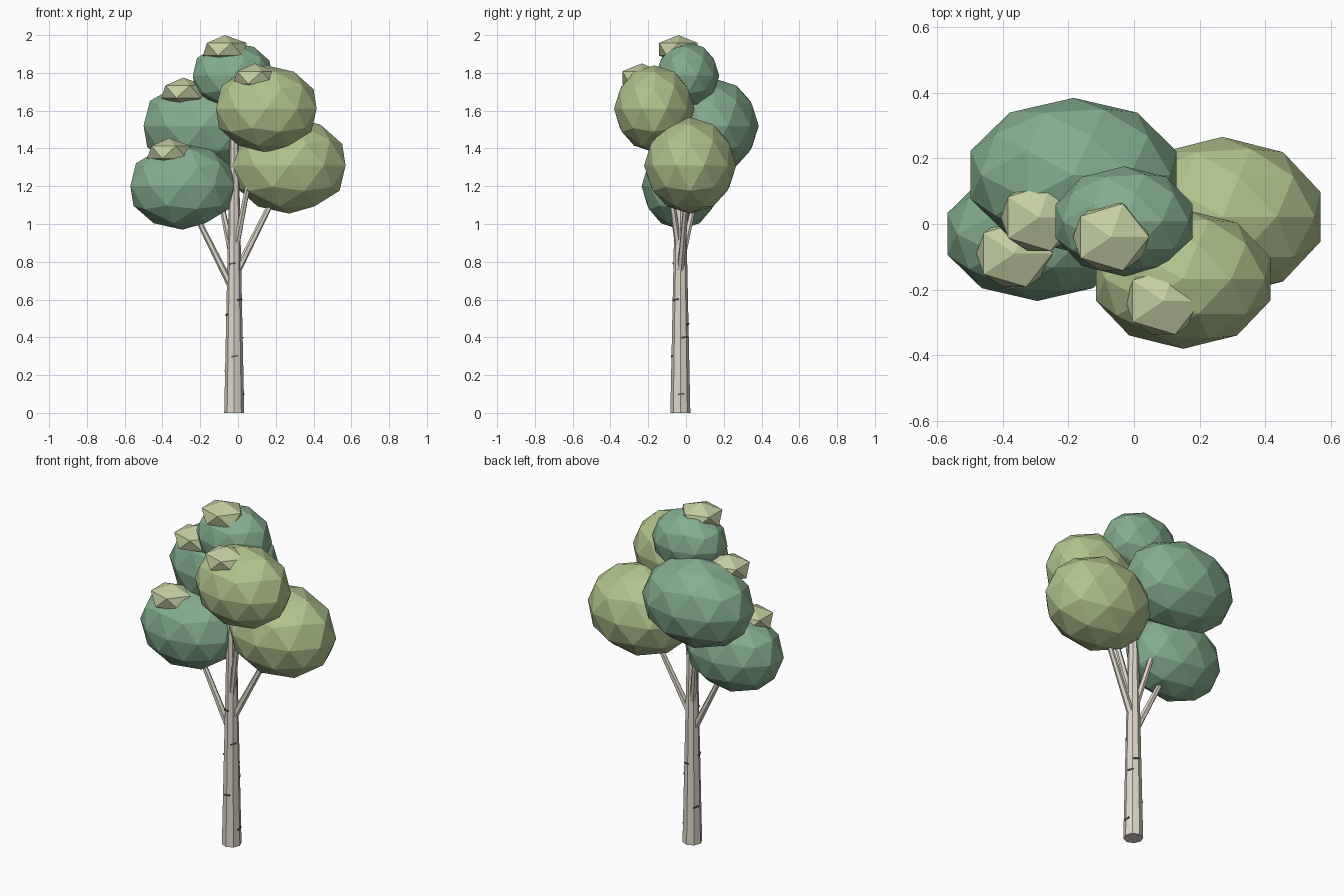
import bpy, math
from mathutils import Vector

if "Cube" in bpy.data.objects:
    bpy.data.objects.remove(bpy.data.objects["Cube"])


def material(name, rgb):
    m = bpy.data.materials.new(name)
    m.diffuse_color = (*rgb, 1)
    m.use_nodes = True
    m.node_tree.nodes["Principled BSDF"].inputs["Base Color"].default_value = m.diffuse_color
    return m


BARK = material("pale_bark", (0.73, 0.68, 0.60))
MARK = material("dark_bark_mark", (0.10, 0.09, 0.08))
DARK = material("blue_green_leaf", (0.23, 0.42, 0.27))
LIGHT = material("yellow_green_leaf", (0.44, 0.55, 0.27))
TIP = material("pale_leaf", (0.55, 0.62, 0.36))


def finish(name, mat):
    o = bpy.context.object
    o.name = name
    o.data.materials.append(mat)
    return o


def blob(name, centre, radii, mat, subdivisions):
    bpy.ops.mesh.primitive_ico_sphere_add(subdivisions=subdivisions, radius=1, location=centre)
    o = finish(name, mat)
    o.scale = radii
    return o


def limb(name, start, end, r1, r2, sides):
    a, b = Vector(start), Vector(end)
    bpy.ops.mesh.primitive_cone_add(vertices=sides, radius1=r1, radius2=r2,
                                    depth=(b - a).length, location=(a + b) / 2)
    o = finish(name, BARK)
    o.rotation_euler = (b - a).to_track_quat('Z', 'Y').to_euler()
    return o


# Trunk
TX, TY, TOP, R0, R1 = -0.02, -0.03, 1.68, 0.053, 0.018
limb("trunk", (TX, TY, 0), (TX, TY, TOP), R0, R1, 8)

# Branches reaching into the foliage
limb("branch_left", (-0.035, -0.03, 0.67), (-0.29, -0.03, 1.18), 0.020, 0.012, 6)
limb("branch_right", (-0.01, -0.03, 0.74), (0.26, 0.015, 1.28), 0.020, 0.012, 6)
limb("branch_front", (-0.01, -0.04, 0.88), (0.11, -0.13, 1.50), 0.018, 0.011, 6)
limb("branch_back", (-0.03, -0.02, 0.82), (-0.15, 0.11, 1.42), 0.018, 0.011, 6)

# Small bark marks: (height, angle around trunk)
for i, (z, deg) in enumerate([(0.10, 5), (0.30, -88), (0.40, 30), (0.47, 75),
                              (0.60, -40), (0.79, -110), (0.22, 150), (0.52, 195)]):
    a = math.radians(deg)
    r = (R0 + (R1 - R0) * z / TOP) * 0.955
    bpy.ops.mesh.primitive_cube_add(size=1, location=(TX + r * math.cos(a), TY + r * math.sin(a), z))
    o = finish(f"bark_mark_{i + 1}", MARK)
    o.scale = (0.007, 0.032, 0.008)
    o.rotation_euler = (0.15, 0, a)

# Leaf clumps
blob("leaves_left", (-0.295, -0.03, 1.20), (0.289, 0.205, 0.23), DARK, 2)
blob("leaves_back", (-0.185, 0.15, 1.52), (0.331, 0.235, 0.25), DARK, 2)
blob("leaves_top", (-0.03, 0.008, 1.785), (0.22, 0.168, 0.178), DARK, 2)
blob("leaves_front", (0.15, -0.168, 1.61), (0.28, 0.213, 0.23), LIGHT, 2)
blob("leaves_right", (0.27, 0.022, 1.31), (0.315, 0.244, 0.255), LIGHT, 2)

# Pale tufts on the clumps
for name, c in [("tuft_left", (-0.365, -0.09, 1.38)), ("tuft_back", (-0.29, 0.02, 1.70)),
                ("tuft_top", (-0.07, -0.04, 1.925)), ("tuft_front", (0.09, -0.235, 1.775))]:
    blob(name, c, (0.13, 0.12, 0.075), TIP, 1)
